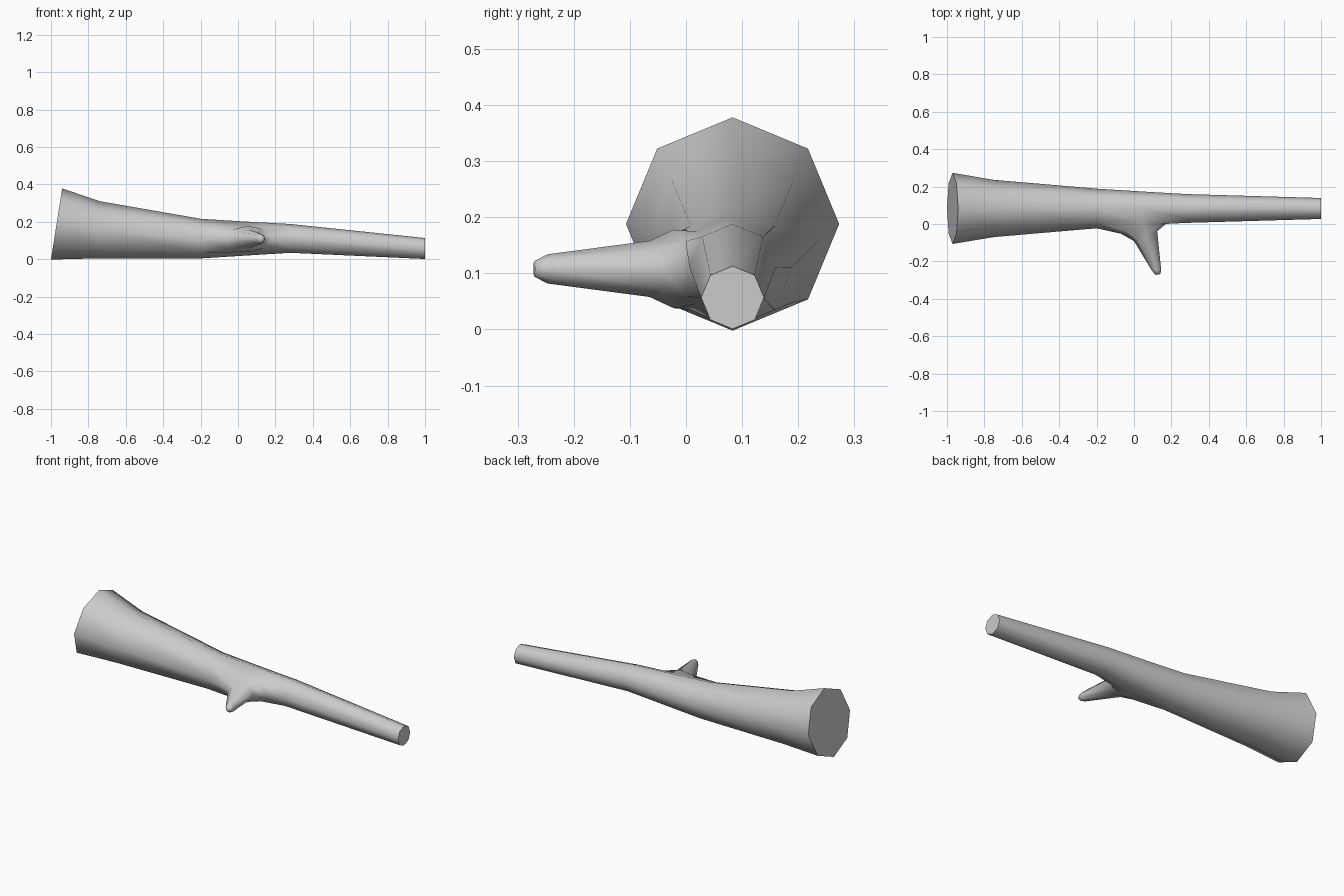
import bpy, bmesh
from math import sin, cos, pi

cube = bpy.data.objects.get("Cube")
if cube:
    bpy.data.objects.remove(cube, do_unlink=True)

SIDES = 8
AXIS_Y = 0.083
bm = bmesh.new()


def angles():
    return [2 * pi * i / SIDES for i in range(SIDES)]


def bridge(a, b, skip=()):
    for i in range(SIDES):
        if i not in skip:
            j = (i + 1) % SIDES
            bm.faces.new((a[i], a[j], b[j], b[i])).smooth = True


# Trunk rings: x, centre height, radius, lean of the ring along x
trunk = [(-0.97, 0.188, 0.19, 0.03), (-0.75, 0.157, 0.153, 0.01),
         (-0.2, 0.11, 0.106, 0), (0.04, 0.11, 0.091, 0),
         (0.28, 0.111, 0.077, 0), (1.0, 0.057, 0.056, 0)]
rings = [[bm.verts.new((x + lean * sin(a), AXIS_Y + r * cos(a), z + r * sin(a)))
          for a in angles()] for x, z, r, lean in trunk]
for k in range(len(rings) - 1):
    # Leave an opening at the front where the branch grows out
    bridge(rings[k], rings[k + 1], (3, 4) if k in (2, 3) else ())

# Flat sawn ends
bm.faces.new(rings[0])
bm.faces.new(rings[-1])

# Branch rings: centre, half width along x, slant along y, half height
branch = [((0.055, -0.022, 0.108), 0.125, 0.03, 0.07),
          ((0.062, -0.065, 0.108), 0.062, 0.026, 0.05),
          ((0.121, -0.247, 0.108), 0.024, 0.004, 0.026),
          ((0.128, -0.27, 0.108), 0.013, 0.002, 0.014)]
back, mid, fore = rings[2:5]
loop = [fore[4], fore[3], mid[3], back[3], back[4], back[5], mid[5], fore[5]]
for (x, y, z), w, slant, h in branch:
    ring = [bm.verts.new((x + w * cos(a), y + slant * cos(a), z + h * sin(a)))
            for a in angles()]
    bridge(loop, ring)
    loop = ring
bm.faces.new(loop).smooth = True

bmesh.ops.recalc_face_normals(bm, faces=bm.faces)
mesh = bpy.data.meshes.new("log_with_branch")
bm.to_mesh(mesh)
bm.free()
log = bpy.data.objects.new("log_with_branch", mesh)
bpy.context.collection.objects.link(log)

# Plain grey wood
grey = bpy.data.materials.new("light_grey")
grey.use_nodes = True
colour = (0.6, 0.6, 0.6, 1)
grey.diffuse_color = colour
grey.node_tree.nodes["Principled BSDF"].inputs["Base Color"].default_value = colour
mesh.materials.append(grey)
